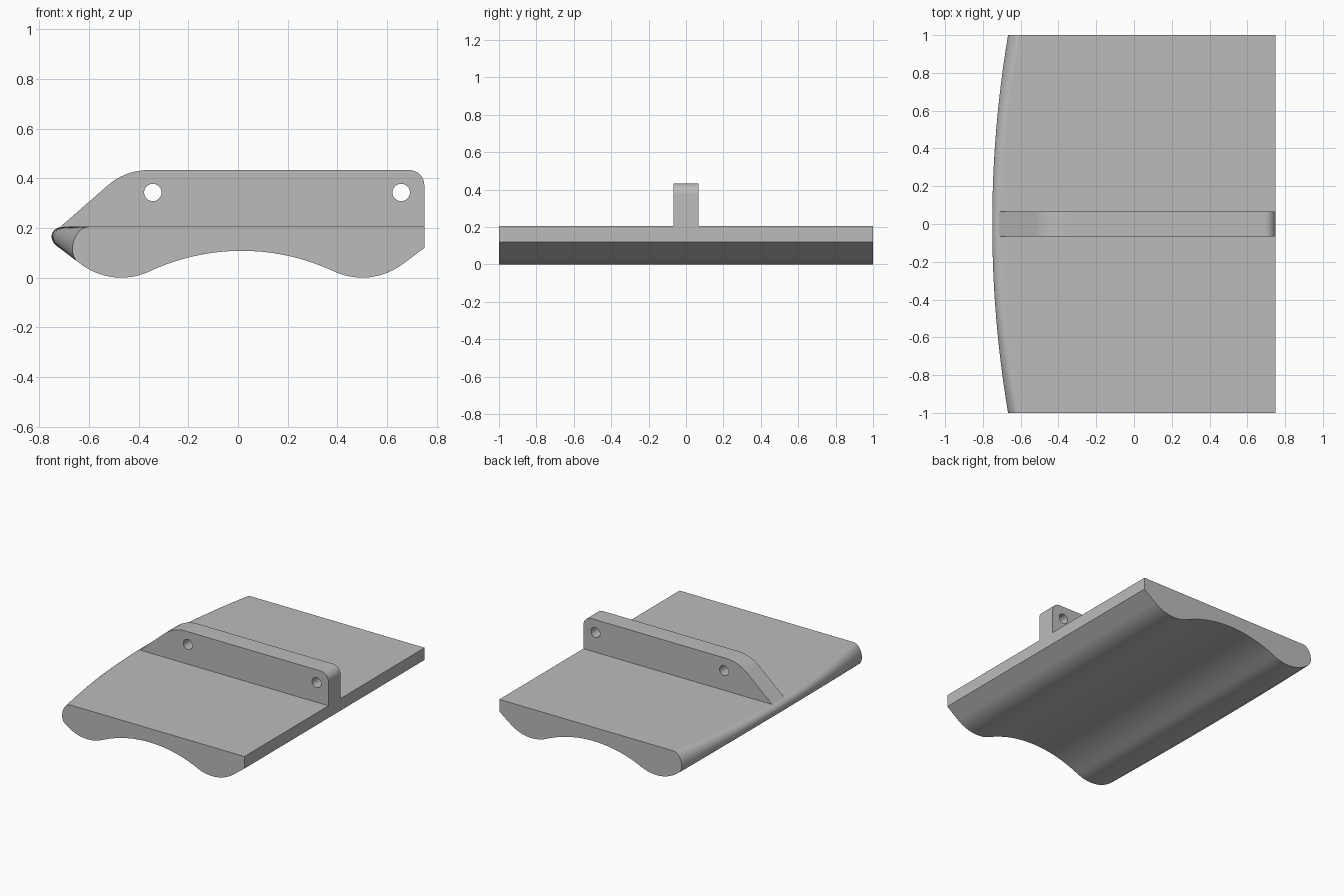
import bpy, bmesh
from math import sin, cos, sqrt, radians, pi, asin
from mathutils import Vector

cube = bpy.data.objects.get("Cube")
if cube:
    bpy.data.objects.remove(cube, do_unlink=True)

grey = bpy.data.materials.new("plain grey")
grey.use_nodes = True
colour = (0.5, 0.5, 0.5, 1)
grey.diffuse_color = colour
grey.node_tree.nodes["Principled BSDF"].inputs["Base Color"].default_value = colour

TOP, RIGHT = 0.205, 0.75


def arc(cx, cz, r, start, end, n):
    """Points on a circle; angles in radians measured from +x."""
    return [(cx + r * cos(start + (end - start) * i / n),
             cz + r * sin(start + (end - start) * i / n)) for i in range(n + 1)]


def bezier(a, b, c, d, n):
    a, b, c, d = map(Vector, (a, b, c, d))
    pts = []
    for i in range(n + 1):
        t = i / n
        u = 1 - t
        pts.append(tuple(u**3 * a + 3 * u * u * t * b + 3 * u * t * t * c + t**3 * d))
    return pts


def loft(name, sections):
    """Join (y, outline) sections of equal length into a closed solid."""
    bm = bmesh.new()
    rings = [[bm.verts.new((x, y, z)) for x, z in pts] for y, pts in sections]
    for a, b in zip(rings, rings[1:]):
        for i in range(len(a)):
            j = (i + 1) % len(a)
            bm.faces.new((a[i], a[j], b[j], b[i]))
    bm.faces.new(rings[0])
    bm.faces.new(rings[-1])
    bmesh.ops.recalc_face_normals(bm, faces=bm.faces)
    mesh = bpy.data.meshes.new(name)
    bm.to_mesh(mesh)
    bm.free()
    mesh.materials.append(grey)
    obj = bpy.data.objects.new(name, mesh)
    bpy.context.collection.objects.link(obj)
    return obj


def finish(obj):
    bpy.ops.object.select_all(action="DESELECT")
    obj.select_set(True)
    bpy.context.view_layer.objects.active = obj
    bpy.ops.object.shade_smooth_by_angle(angle=radians(30))
    obj.modifiers.new("face weighting", "WEIGHTED_NORMAL").keep_sharp = True


# Underside: two rounded ridges joined by a tangent hollow
r, crest, left, right = 0.27, 0.108, -0.47, 0.50
mid, half = (left + right) / 2, (right - left) / 2
reach = (half**2 + crest**2) / (2 * crest)
R = reach - r
lean = asin(half / reach)
down = -pi / 2
underside = arc(left, r, r, down - radians(37), down + lean, 14)
underside += arc(mid, crest - R, R, pi / 2 + lean, pi / 2 - lean, 24)[1:-1]
underside += arc(right, r, r, down - lean, down + radians(36.5), 14)
underside += [(RIGHT, 0.12), (RIGHT, TOP)]
slope_x, slope_z = underside[0]


def plate_section(y):
    """Rounded nose follows a bowed leading edge, slimmer in the middle."""
    k = (sqrt(5.6**2) - sqrt(5.6**2 - y * y)) / (5.6 - sqrt(5.6**2 - 1))

    def mix(a, b):
        return a + (b - a) * k

    def on_slope(x):
        return (x, slope_z + (slope_x - x) * 0.7536)

    bx = mix(-0.73, -0.645)
    nose = bezier((mix(-0.70, -0.60), TOP), (mix(-0.755, -0.66), TOP),
                  on_slope(bx - mix(0.035, 0.045)), on_slope(bx), 16)
    return nose + underside


count = 32
plate = loft("base_plate", [(y, plate_section(y))
                            for y in (-1 + 2 * i / count for i in range(count + 1))])
finish(plate)

# Upright mounting fin with sloped front and rounded corners
FIN_TOP, FIN_HALF = 0.433, 0.067
outline = [(-0.715, TOP)]
outline += arc(-0.36, FIN_TOP - 0.25, 0.25, pi / 2 + radians(40), pi / 2, 12)
outline += arc(RIGHT - 0.06, FIN_TOP - 0.06, 0.06, pi / 2, 0, 10)
outline += [(RIGHT, TOP)]
fin = loft("mounting_fin", [(-FIN_HALF, outline), (FIN_HALF, outline)])

# Bolt holes through the fin
for x in (-0.343, 0.657):
    cutter = loft("hole_cutter", [(y, arc(x, 0.343, 0.035, 0, 2 * pi, 32)[:-1])
                                  for y in (-0.2, 0.2)])
    cutter.hide_render = True
    cut = fin.modifiers.new("bolt hole", "BOOLEAN")
    cut.operation, cut.solver, cut.object = "DIFFERENCE", "EXACT", cutter
    bpy.context.view_layer.objects.active = fin
    bpy.ops.object.modifier_apply(modifier=cut.name)
    bpy.data.objects.remove(cutter, do_unlink=True)
finish(fin)
